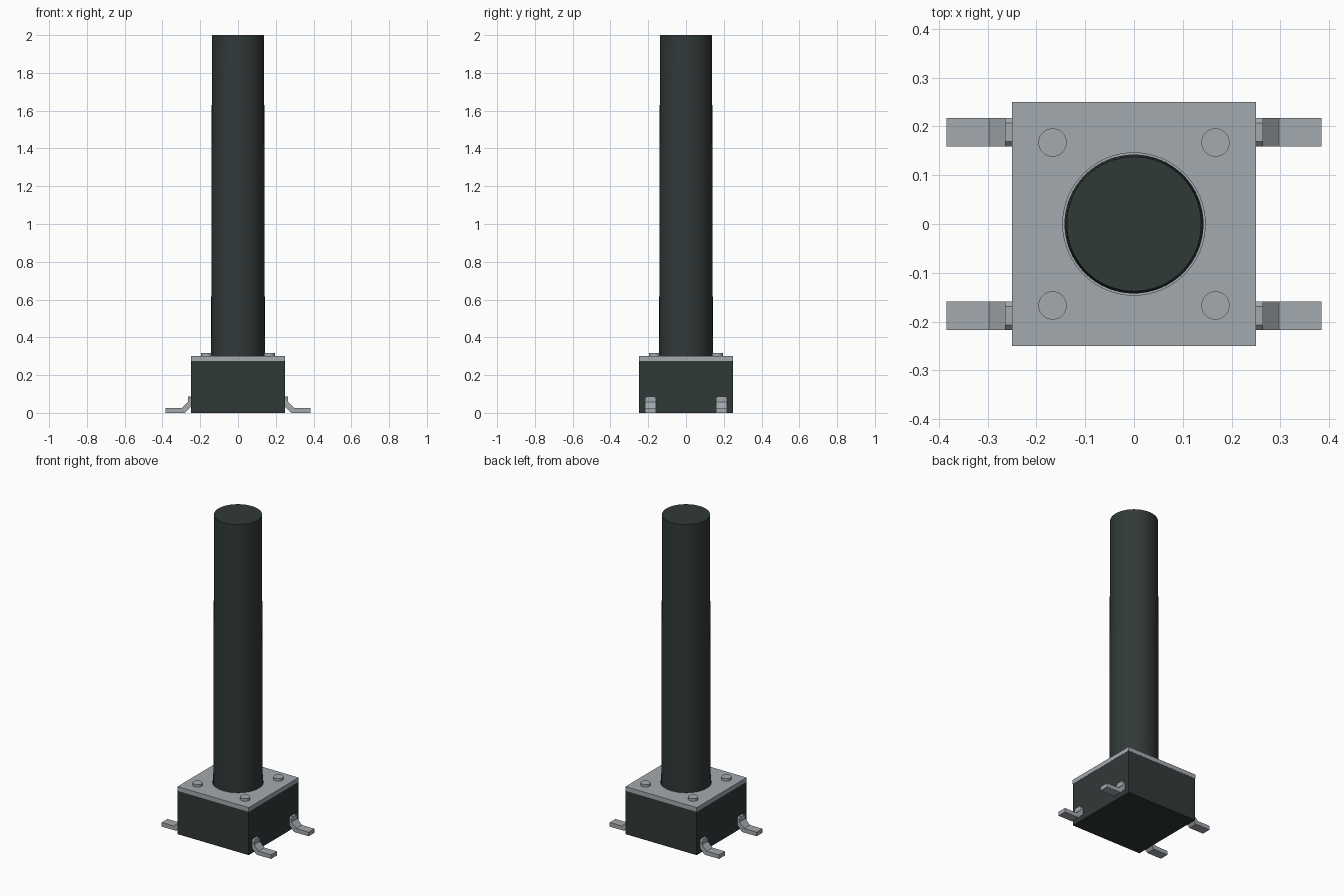
import bpy, bmesh, math

if "Cube" in bpy.data.objects:
    bpy.data.objects.remove(bpy.data.objects["Cube"])


def material(name, rgb):
    m = bpy.data.materials.new(name)
    m.diffuse_color = (*rgb, 1)
    m.use_nodes = True
    m.node_tree.nodes["Principled BSDF"].inputs["Base Color"].default_value = m.diffuse_color
    return m


DARK = material("dark plastic", (0.030, 0.041, 0.039))
METAL = material("grey metal", (0.37, 0.40, 0.43))


def box(name, size, z0, z1, mat):
    bpy.ops.mesh.primitive_cube_add(size=1, location=(0, 0, (z0 + z1) / 2))
    o = bpy.context.object
    o.name = name
    o.scale = (size, size, z1 - z0)
    bpy.ops.object.transform_apply(location=True, rotation=False, scale=True)
    o.data.materials.append(mat)
    return o


def cylinder(name, x, y, z0, z1, r0, r1, mat, sides):
    bpy.ops.mesh.primitive_cone_add(vertices=sides, radius1=r0, radius2=r1,
                                    depth=z1 - z0, location=(x, y, (z0 + z1) / 2))
    o = bpy.context.object
    o.name = name
    o.data.materials.append(mat)
    bpy.ops.object.shade_smooth_by_angle(angle=math.radians(30))
    return o


# Housing block and metal cover plate
box("housing", 0.498, 0, 0.275, DARK)
plate = box("cover_plate", 0.5, 0.275, 0.302, METAL)

# Shallow round clearance recess in the cover, around the plunger
cutter = cylinder("recess_cutter", 0, 0, 0.285, 0.35, 0.146, 0.146, METAL, 64)
cutter.hide_render = True
cutter.hide_set(True)
cut = plate.modifiers.new("recess", 'BOOLEAN')
cut.operation = 'DIFFERENCE'
cut.object = cutter

# Long plunger with a slight taper
cylinder("plunger", 0, 0, 0.28, 2.0, 0.1425, 0.138, DARK, 64)

# Corner rivets
for sx in (-1, 1):
    for sy in (-1, 1):
        cylinder("rivet", sx * 0.167, sy * 0.167, 0.295, 0.318, 0.029, 0.029, METAL, 32)

# Bent contact legs: side profile in x and z, extruded along y
PROFILE = [(0.384, 0), (0.384, 0.026), (0.297, 0.026), (0.265, 0.058),
           (0.265, 0.088), (0.24, 0.088), (0.24, 0.042), (0.282, 0)]


def leg(sx, sy):
    bm = bmesh.new()
    face = bm.faces.new([bm.verts.new((sx * x, sy * 0.188 - 0.029, z)) for x, z in PROFILE])
    ext = bmesh.ops.extrude_face_region(bm, geom=[face])
    bmesh.ops.translate(bm, vec=(0, 0.058, 0),
                        verts=[v for v in ext["geom"] if isinstance(v, bmesh.types.BMVert)])
    # Clip the two upper corners of the upright
    corners = [e for e in bm.edges if all(v.co.z > 0.08 for v in e.verts)
               and abs(e.verts[0].co.y - e.verts[1].co.y) < 1e-4]
    bmesh.ops.bevel(bm, geom=corners, offset=0.01, segments=1, affect='EDGES')
    bmesh.ops.recalc_face_normals(bm, faces=bm.faces[:])
    me = bpy.data.meshes.new("contact_leg")
    bm.to_mesh(me)
    bm.free()
    me.materials.append(METAL)
    bpy.context.collection.objects.link(bpy.data.objects.new("contact_leg", me))


for sx in (-1, 1):
    for sy in (-1, 1):
        leg(sx, sy)
